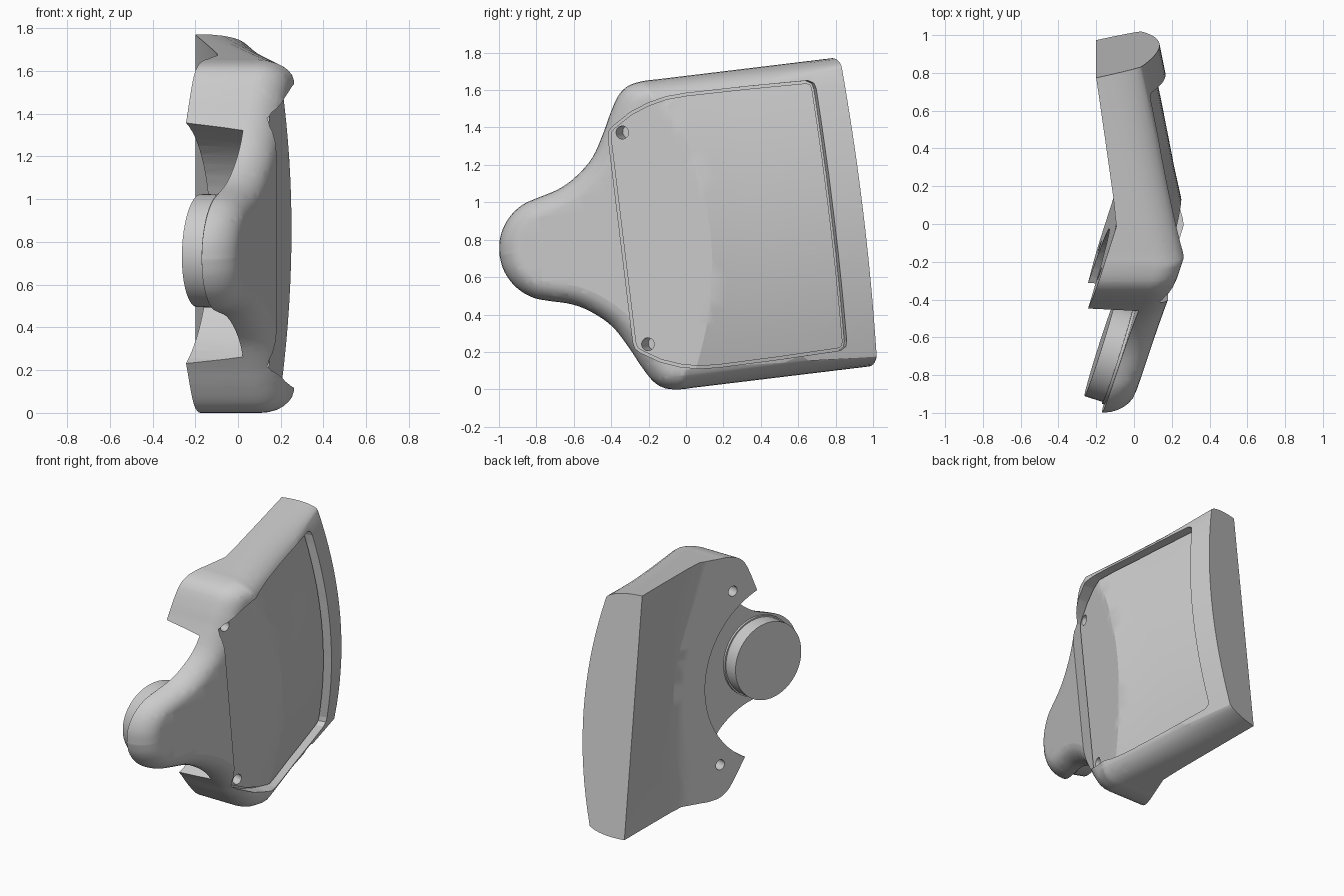
import bpy, bmesh, math
from mathutils import Matrix, Vector

if "Cube" in bpy.data.objects:
    bpy.data.objects.remove(bpy.data.objects["Cube"])

# Local frame: x = thickness, v = length, w = width; tilted about x into world space
TILT = Matrix.Translation((0, 0, 0.85)) @ Matrix.Rotation(math.radians(6.9), 4, 'X')
CURVE = 0.31


def clamp(t):
    return max(0.0, min(1.0, t))


# Surfaces of the bent plate, each giving x at (v, w)
def front_plane(v): return 0.293 + 0.32 * v
def shell_top(v, w): return min(front_plane(v), 0.329 - 0.22 * v - 0.16 * w * w)
def shell_bottom(v, w):
    return min(-0.121 + 0.32 * v, -0.0064 - 0.22 * v - 0.1 * w * w * (1 - clamp(v / 0.88)))
def lid_top(v, w): return min(0.214 + 0.28 * v, 0.279 - 0.22 * v - 0.16 * w * w)


def catmull(pts, n=4):
    out = []
    for i in range(len(pts) - 1):
        p = [Vector(pts[max(0, min(len(pts) - 1, i + k))]) for k in (-1, 0, 1, 2)]
        for j in range(n):
            t = j / n
            out.append(tuple(0.5 * (2 * p[1] + (p[2] - p[0]) * t
                       + (2 * p[0] - 5 * p[1] + 4 * p[2] - p[3]) * t * t
                       + (3 * p[1] - p[0] - 3 * p[2] + p[3]) * t ** 3)))
    return out + [tuple(pts[-1])]


def mirrored(half):
    return half + [(v, -w) for v, w in reversed(half) if w > 1e-5]


def inset(pts, d):
    out = []
    for i, p in enumerate(pts):
        a, b = Vector(pts[i - 1]), Vector(pts[(i + 1) % len(pts)])
        t = (b - a).normalized()
        out.append((p[0] - t.y * d, p[1] + t.x * d))
    return out


def add_object(name, bm):
    me = bpy.data.meshes.new(name)
    bmesh.ops.recalc_face_normals(bm, faces=bm.faces)
    if bm.calc_volume(signed=True) < 0:
        bmesh.ops.reverse_faces(bm, faces=bm.faces)
    bm.to_mesh(me)
    bm.free()
    me.transform(TILT)
    ob = bpy.data.objects.new(name, me)
    bpy.context.collection.objects.link(ob)
    return ob


def cut(bm, co, no, clear=False):
    geom = bm.verts[:] + bm.edges[:] + bm.faces[:]
    bmesh.ops.bisect_plane(bm, geom=geom, dist=1e-5, plane_co=co, plane_no=no, clear_outer=clear)


def slab(name, outline, top, bottom, round_w=0.0, round_h=0.0, end=None):
    """Prism with a rounded top rim, sliced finely and then bent onto two surfaces."""
    bm = bmesh.new()
    rings = [(0, -1.0)]
    steps = 6 if round_w else 0
    for k in range(steps + 1):
        a = math.pi / 2 * k / steps if steps else 0
        rings.append((round_w * (1 - math.cos(a)), -round_h * (1 - math.sin(a))))
    loops = [[bm.verts.new((x, v, w)) for v, w in inset(outline, d)] for d, x in rings]
    n = len(outline)
    for A, B in zip(loops, loops[1:]):
        for i in range(n):
            j = (i + 1) % n
            bm.faces.new((A[i], A[j], B[j], B[i]))
    caps = [bm.faces.new(loops[0][::-1]), bm.faces.new(loops[-1])]
    bmesh.ops.triangulate(bm, faces=caps)
    for k in range(-9, 10):
        cut(bm, (0, 0, k * 0.085 + 0.003), (0, 0, 1))
    # slice along the curved fold lines
    for v in bm.verts:
        v.co.y += CURVE * v.co.z ** 2
    for s in [-0.35, -0.15, 0.0, 0.066, 0.13, 0.212, 0.3, 0.45, 0.6, 0.75, 0.9]:
        cut(bm, (0, s, 0), (0, 1, 0))
    for v in bm.verts:
        v.co.y -= CURVE * v.co.z ** 2
    # trim the far end square and close it
    if end:
        cut(bm, (0, end, 0), (0, 1, 0), True)
        bmesh.ops.edgeloop_fill(bm, edges=[e for e in bm.edges if e.is_boundary])
    for vert in bm.verts:
        x, v, w = vert.co
        if x < -0.5:
            x = bottom(v, w)
        else:
            x = top(v, w) + x * (1 + 0.5 * clamp(v + 0.3))
        vert.co.x = x
        vert.co.y = v + 0.22 * (x + 0.2) * clamp((v - 0.3) / 0.58)
    bmesh.ops.triangulate(bm, faces=[f for f in bm.faces if len(f.verts) > 3])
    return add_object(name, bm)


def drum(name, v0, w0, x0, layers, seg=40):
    """Stacked discs on the axis square to the front plane; layers = (depth, radius)."""
    th = math.atan(0.32)
    axis = Vector((-math.cos(th), math.sin(th), 0))
    side = Vector((math.sin(th), math.cos(th), 0))
    bm = bmesh.new()
    loops = []
    for d, r in layers:
        c = Vector((x0, v0, w0)) + axis * d
        loops.append([bm.verts.new(c + side * r * math.cos(2 * math.pi * i / seg)
                      + Vector((0, 0, r * math.sin(2 * math.pi * i / seg)))) for i in range(seg)])
    for A, B in zip(loops, loops[1:]):
        for i in range(seg):
            bm.faces.new((A[i], A[(i + 1) % seg], B[(i + 1) % seg], B[i]))
    bm.faces.new(loops[0])
    bm.faces.new(loops[-1])
    return add_object(name, bm)


def subtract(ob, cutters):
    bpy.context.view_layer.objects.active = ob
    for c in cutters:
        bm = bmesh.new()
        bm.from_mesh(ob.data)
        closed = all(e.is_manifold for e in bm.edges)
        bm.free()
        m = ob.modifiers.new("cut", 'BOOLEAN')
        m.operation, m.object = 'DIFFERENCE', c
        m.solver = 'MANIFOLD' if closed else 'EXACT'
        bpy.ops.object.modifier_apply(modifier=m.name)


# Shell with tongue
tongue = [(-0.725 + 0.28 * math.cos(math.radians(a)), 0.28 * math.sin(math.radians(a)))
          for a in range(100, 180, 16)] + [(-1.005, 0)]
edge = [(0.02, 0.83), (-0.06, 0.83), (-0.13, 0.83), (-0.21, 0.815), (-0.27, 0.77), (-0.325, 0.68),
        (-0.375, 0.58), (-0.45, 0.455), (-0.55, 0.365), (-0.65, 0.31)] + tongue
shell = slab("shell", mirrored([(1.15, 0.83), (0.5, 0.83)] + catmull(edge)), shell_top,
             shell_bottom, 0.1, 0.13, end=0.88)

# Lid in its pocket
lid_edge = mirrored([(0.735, 0.68), (0.728, 0.71), (0.7, 0.727), (0.4, 0.735), (0.09, 0.738),
                     (-0.02, 0.732), (-0.12, 0.71), (-0.22, 0.672), (-0.32, 0.61),
                     (-0.345, 0.585), (-0.352, 0.55)])
pocket = slab("pocket_cutter", lid_edge, lambda v, w: 0.6, lambda v, w: lid_top(v, w) - 0.03)
lid = slab("lid", inset(lid_edge, 0.014), lid_top, lambda v, w: lid_top(v, w) - 0.034)

# Round clearance under the tongue, and screw holes
AX = -0.74
clearance = drum("clearance_cutter", AX, 0, front_plane(AX), [(0.135, 0.62), (0.9, 0.62)], 64)
holes = []
for w in (-0.57, 0.57):
    holes.append(drum("hole_cutter", -0.275, w, 0.14, [(-0.2, 0.035), (0.12, 0.035)], 20))
    holes.append(drum("hole_cutter", -0.2, w + math.copysign(0.02, w), -0.16,
                      [(-0.1, 0.035), (0.2, 0.035)], 20))
subtract(shell, [pocket, clearance] + holes)
subtract(lid, holes)
for c in [pocket, clearance] + holes:
    bpy.data.objects.remove(c)

# Round foot under the tongue
foot = drum("foot", AX, 0, front_plane(AX),
            [(0.1, 0.275), (0.15, 0.275), (0.15, 0.265), (0.25, 0.265)])

# Smooth shading, stand on the ground
low = min((v.co.z for v in shell.data.vertices), default=0)
for ob in (shell, lid, foot):
    ob.location.z -= low
    bpy.ops.object.select_all(action='DESELECT')
    ob.select_set(True)
    bpy.context.view_layer.objects.active = ob
    bpy.ops.object.shade_smooth_by_angle(angle=math.radians(28))
